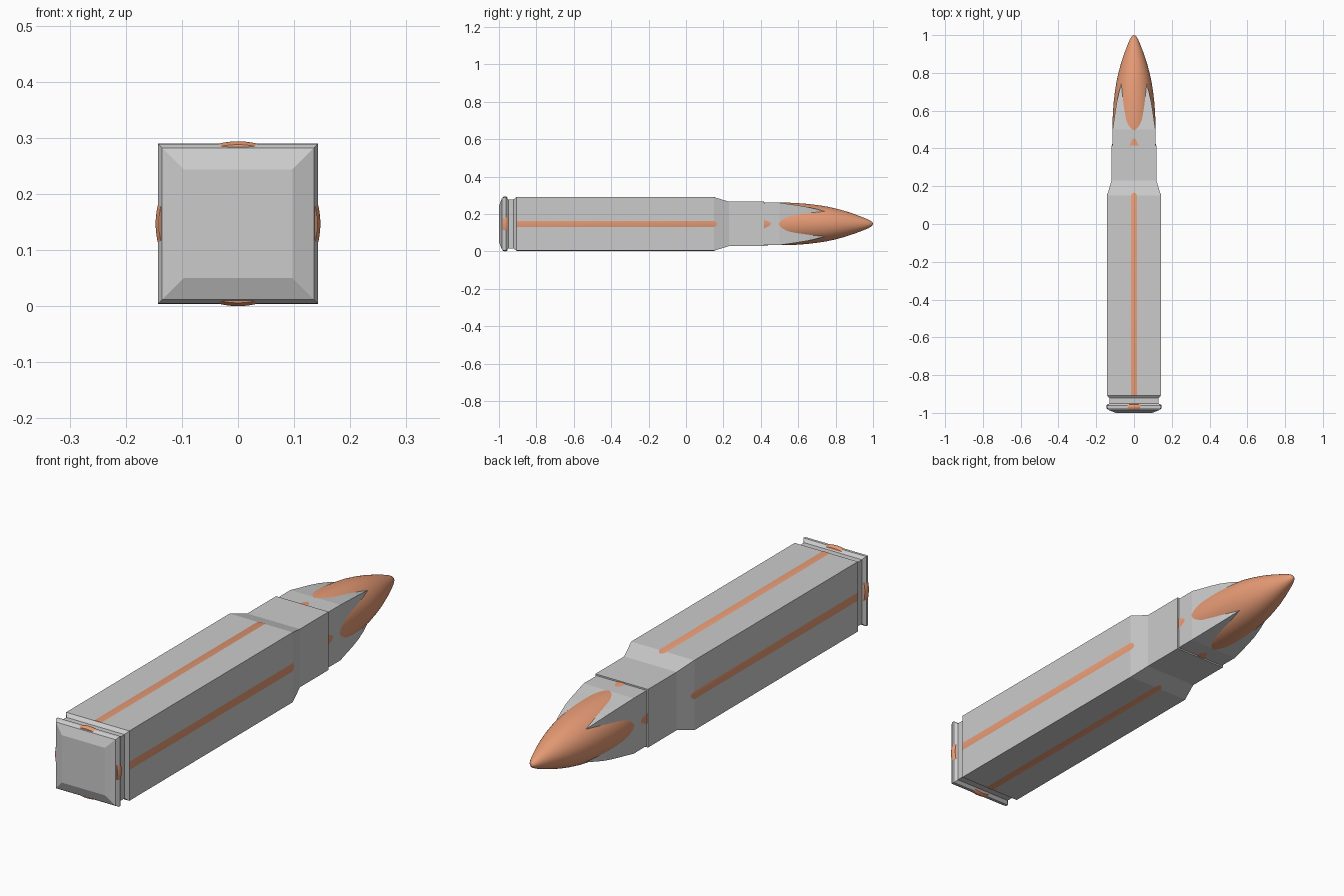
import bpy, bmesh, math

if "Cube" in bpy.data.objects:
    bpy.data.objects.remove(bpy.data.objects["Cube"])

CENTER_Z = 0.147


def revolve(name, profile, sides, smooth=False, square=False):
    """Loft (half width, y) profile rings along the y axis."""
    bm = bmesh.new()
    scale = math.sqrt(2) if square else 1.0
    offset = math.pi / 4 if square else 0.0
    rings = []
    for r, y in profile:
        if r == 0:
            rings.append([bm.verts.new((0, y, 0))] * sides)
            continue
        angles = [offset + 2 * math.pi * i / sides for i in range(sides)]
        rings.append([bm.verts.new((r * scale * math.cos(a), y, r * scale * math.sin(a)))
                      for a in angles])
    for lower, upper in zip(rings, rings[1:]):
        for i in range(sides):
            j = (i + 1) % sides
            corners = dict.fromkeys((lower[i], lower[j], upper[j], upper[i]))
            bm.faces.new(list(corners))
    bmesh.ops.recalc_face_normals(bm, faces=bm.faces)
    bmesh.ops.dissolve_limit(bm, angle_limit=0.001, verts=bm.verts, edges=bm.edges)
    mesh = bpy.data.meshes.new(name)
    bm.to_mesh(mesh)
    bm.free()
    obj = bpy.data.objects.new(name, mesh)
    obj.location.z = CENTER_Z
    bpy.context.collection.objects.link(obj)
    if smooth:
        bpy.ops.object.select_all(action='DESELECT')
        obj.select_set(True)
        bpy.context.view_layer.objects.active = obj
        bpy.ops.object.shade_smooth_by_angle(angle=math.radians(30))
    return obj


copper = bpy.data.materials.new("copper")
copper.diffuse_color = (0.80, 0.33, 0.18, 1)
copper.use_nodes = True
copper.node_tree.nodes["Principled BSDF"].inputs["Base Color"].default_value = copper.diffuse_color

# Square case: bevelled base, rim, groove, body, shoulder and neck
revolve("square_case", [
    (0, -1), (0.097, -1), (0.135, -0.985), (0.1425, -0.973), (0.1425, -0.962),
    (0.131, -0.95), (0.131, -0.922), (0.143, -0.907), (0.143, 0.15),
    (0.119, 0.23), (0.119, 0.416), (0, 0.416)], 4, square=True)

# Square sleeve around the bullet, narrowing until it sinks into the round tip
revolve("square_bullet", [
    (0, 0.40), (0.113, 0.40), (0.1135, 0.50), (0.106, 0.55), (0.099, 0.60),
    (0.0905, 0.65), (0.079, 0.70), (0.065, 0.75), (0.04, 0.82), (0, 0.84)],
    4, square=True)

# Round core, showing through the square case as thin strips
round_case = revolve("round_case", [
    (0, -0.99), (0.10, -0.99), (0.141, -0.981), (0.1455, -0.974), (0.1468, -0.968),
    (0.1455, -0.961), (0.141, -0.955), (0.12, -0.95), (0.12, -0.907),
    (0.144, -0.907), (0.144, 0.15), (0.117, 0.225), (0.117, 0.40), (0, 0.40)],
    128, smooth=True)

# Round bullet with a pointed ogive tip
round_bullet = revolve("round_bullet", [
    (0, 0.41), (0.1162, 0.41), (0.1145, 0.43), (0.1132, 0.455), (0.1125, 0.47),
    (0.1137, 0.50), (0.1135, 0.55), (0.111, 0.60), (0.107, 0.65), (0.101, 0.70),
    (0.0935, 0.75), (0.0825, 0.80), (0.069, 0.85), (0.0525, 0.90), (0.0335, 0.95),
    (0.023, 0.975), (0.0145, 0.99), (0.008, 0.997), (0, 1)], 128, smooth=True)

for part in (round_case, round_bullet):
    part.data.materials.append(copper)
